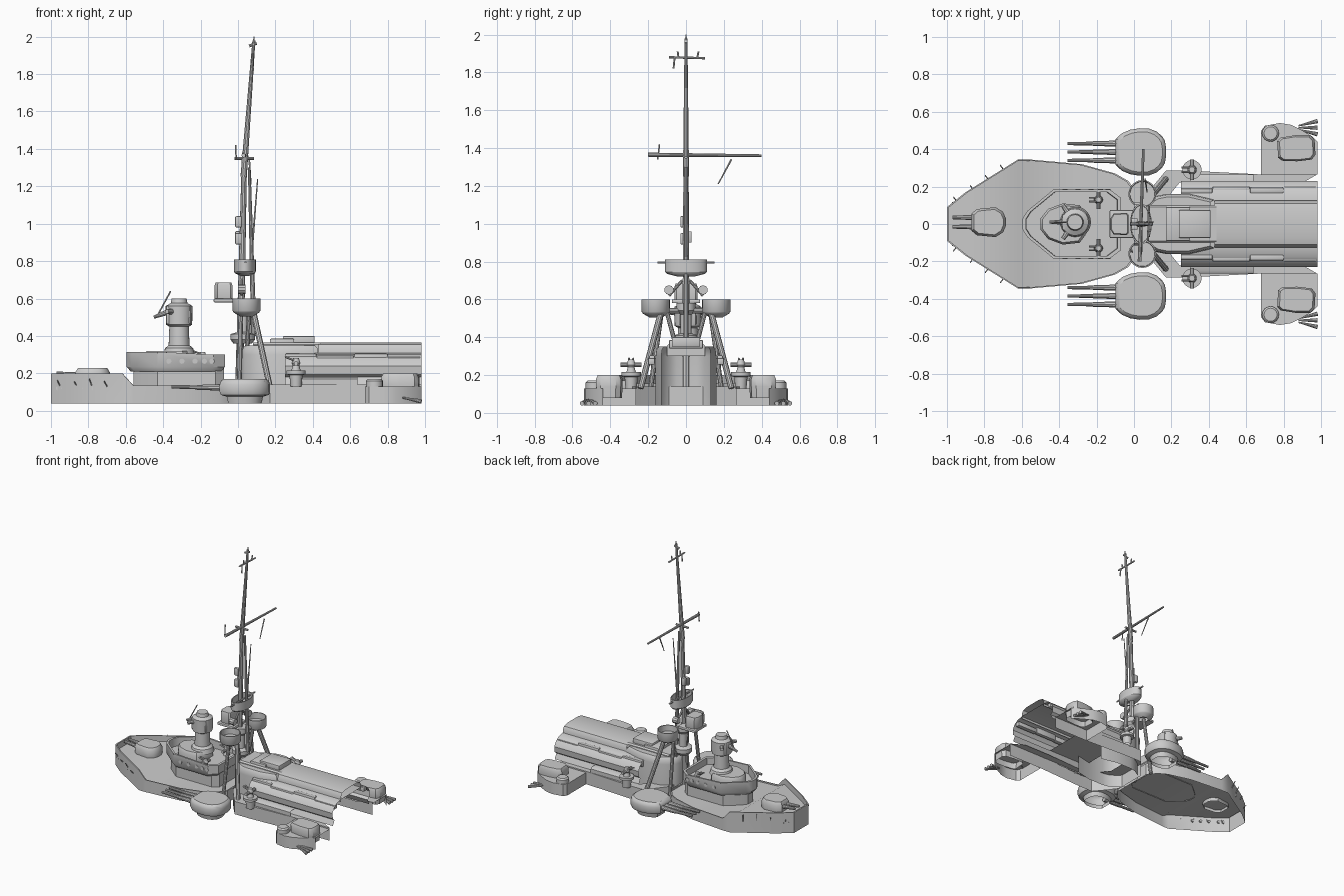
import bpy, bmesh, math, random
from mathutils import Vector

if "Cube" in bpy.data.objects:
    bpy.data.objects.remove(bpy.data.objects["Cube"])

random.seed(4)


def finish(name, bm, angle=35):
    bmesh.ops.recalc_face_normals(bm, faces=bm.faces)
    me = bpy.data.meshes.new(name)
    bm.to_mesh(me)
    bm.free()
    ob = bpy.data.objects.new(name, me)
    bpy.context.collection.objects.link(ob)
    bpy.ops.object.select_all(action='DESELECT')
    ob.select_set(True)
    bpy.context.view_layer.objects.active = ob
    bpy.ops.object.shade_smooth_by_angle(angle=math.radians(angle))
    return ob


def plan(name, half, rings, loc=(0, 0), rot=0, cap=True, open_x=None):
    """Mirrored plan outline lofted through (z or z(x), scale) rings, open underneath."""
    pts = half + [(x, -y) for x, y in reversed(half)]
    n = len(pts)
    cx = (min(p[0] for p in pts) + max(p[0] for p in pts)) / 2
    bm = bmesh.new()
    loops = []
    for z, s in rings:
        loop = []
        for x, y in pts:
            u, v = cx + (x - cx) * s, y * s
            h = z(x) if callable(z) else z
            loop.append(bm.verts.new((loc[0] + u * math.cos(rot) - v * math.sin(rot),
                                      loc[1] + u * math.sin(rot) + v * math.cos(rot), h)))
        loops.append(loop)
    for a, b in zip(loops, loops[1:]):
        for i in range(n):
            j = (i + 1) % n
            if open_x and pts[i][0] >= open_x and pts[j][0] >= open_x:
                continue
            bm.faces.new((a[i], a[j], b[j], b[i]))
    if cap:
        t = loops[-1]
        for i in range(n // 2 - 1):
            bm.faces.new((t[i], t[i + 1], t[n - 2 - i], t[n - 1 - i]))
    return finish(name, bm)


def slab(name, pts, z0, z1, wall_end):
    """Free outline with a flat top; only the first wall_end edges get walls."""
    bm = bmesh.new()
    a = [bm.verts.new((*p, z0)) for p in pts]
    b = [bm.verts.new((*p, z1)) for p in pts]
    for i in range(wall_end):
        bm.faces.new((a[i], a[i + 1], b[i + 1], b[i]))
    bm.faces.new(b)
    bmesh.ops.delete(bm, geom=[v for v in bm.verts if not v.link_faces], context='VERTS')
    return finish(name, bm)


def sweep(name, half, x0, x1, front=True):
    """Mirrored (y, z) section run along x, open underneath and at the stern."""
    pts = half + [(-y, z) for y, z in reversed(half)]
    bm = bmesh.new()
    a = [bm.verts.new((x0, *p)) for p in pts]
    b = [bm.verts.new((x1, *p)) for p in pts]
    for i in range(len(pts) - 1):
        bm.faces.new((a[i], a[i + 1], b[i + 1], b[i]))
    if front:
        bm.faces.new(a)
    return finish(name, bm)


def lathe(name, prof, loc, segs=24):
    bm = bmesh.new()
    rings = [[bm.verts.new((loc[0] + r * math.cos(k * math.tau / segs),
                            loc[1] + r * math.sin(k * math.tau / segs), z))
              for k in range(segs)] for r, z in prof]
    for a, b in zip(rings, rings[1:]):
        for i in range(segs):
            j = (i + 1) % segs
            bm.faces.new((a[i], a[j], b[j], b[i]))
    bm.faces.new(rings[-1])
    return finish(name, bm)


def rod(name, p, q, r0, r1=None, segs=10):
    p, q = Vector(p), Vector(q)
    bm = bmesh.new()
    bmesh.ops.create_cone(bm, cap_ends=True, segments=segs, radius1=r0,
                          radius2=r0 if r1 is None else r1, depth=(q - p).length)
    m = (q - p).to_track_quat('Z', 'Y').to_matrix().to_4x4()
    m.translation = (p + q) / 2
    bm.transform(m)
    return finish(name, bm)


def box(name, x, y, z, bevel=0.006):
    bm = bmesh.new()
    bmesh.ops.create_cube(bm, size=1)
    for v in bm.verts:
        v.co = [lo + (c + .5) * (hi - lo) for c, (lo, hi) in zip(v.co, (x, y, z))]
    bmesh.ops.bevel(bm, geom=bm.edges[:], offset=bevel, segments=2, affect='EDGES', profile=.5)
    return finish(name, bm)


def deck_gun(name, x, y, z, s=1):
    lathe(name + "_mount", [(.024 * s, z), (.016 * s, z + .03 * s), (.022 * s, z + .04 * s),
                            (.014 * s, z + .065 * s)], (x, y), 12)
    for d in (-.01, .01):
        rod(name + "_barrel", (x, y + d * s, z + .05 * s), (x - .05 * s, y + d * s, z + .07 * s), .005 * s)
    rod(name + "_crossbar", (x, y - .05 * s, z + .04 * s), (x, y + .05 * s, z + .04 * s), .011 * s)


# Bow hull with raised bulwark and sunken deck
bow = [(-1, .09), (-.9, .17), (-.62, .345), (-.56, .345), (-.28, .32), (-.1, .27), (-.03, .23), (.02, .16)]
rail = lambda x: .2 if x < -.6 else .135
deck = lambda x: .155 if x < -.6 else .125
plan("bow_hull", bow, [(.04, 1), (rail, 1), (rail, .98), (deck, .98)])
for s in (-1, 1):
    for x in (-.96, -.93, -.87, -.82, -.77):
        y = s * (.09 + (x + 1) * .68)
        rod("bow_port", (x, y - s * .008, .12), (x - .002, y + s * .002, .12), .012)
    for x in (-.95, -.86, -.78, -.7):
        y = s * (.09 + (x + 1) * .68)
        rod("rail_post", (x, y, .13), (x - .015, y + s * .02, .13 + random.uniform(.02, .07)), .003)

# Bow turret
plan("bow_turret", [(-.09, .045), (-.06, .07), (.04, .08), (.08, .055), (.095, .02)],
     [(.13, .95), (.15, 1), (.205, 1), (.228, .85)], (-.78, .01))
for d in (-.025, .025):
    rod("bow_barrel", (-.85, .01 + d, .19), (-.97, .01 + d, .2), .015, .01)

# Forward superstructure with bulwark
plan("bridge_base", [(-.56, .03), (-.53, .07), (-.43, .155), (-.12, .155), (-.075, .12)], [(.12, 1), (.23, 1)])
top = lambda x: .315 if x < -.4 else .3
plan("bridge_bulwark", [(-.595, .03), (-.57, .07), (-.43, .185), (-.13, .185), (-.07, .14)],
     [(.21, .92), (.235, 1), (top, 1), (top, .93), (.25, .92)])
plan("bridge_house", [(-.5, .03), (-.46, .08), (-.38, .11), (-.29, .1), (-.26, .06)],
     [(.25, 1), (.3, 1), (.32, .9)])
for s in (-1, 1):
    for x in (-.37, -.3, -.23, -.18, -.14):
        rod("bridge_port", (x, s * .18, .265), (x, s * .187, .265), .014)
    deck_gun("bridge_gun", -.19, s * .13, .25)

# Conning tower and director head
lathe("conning_tower", [(.085, .3), (.075, .335), (.056, .35), (.052, .45), (.07, .46), (.072, .56),
                        (.045, .575), (.04, .6)], (-.315, .01))
box("director_head", (-.385, -.25), (-.035, .055), (.46, .565), .012)
rod("director_scope", (-.37, .01, .53), (-.45, .01, .5), .016, .008)
rod("director_aerial", (-.43, .01, .51), (-.36, .01, .64), .004)
for s in (-1, 1):
    rod("rangefinder_arm", (-.32, .01, .53), (-.38, .01 + s * .09, .53), .022, .012)

# Wing turrets with three barrels
wing = [(-.108, .07), (-.075, .1), (-.03, .119), (.02, .127), (.07, .125), (.11, .11), (.14, .085),
        (.155, .06), (.162, .02)]
for s in (-1, 1):
    plan("wing_turret", wing, [(.04, .66), (.075, .72), (.085, .95), (.1, 1), (.14, 1), (.16, .95), (.17, .85)],
         (.01, s * .385))
    for d in (-.045, 0, .045):
        rod("wing_barrel", (-.07, s * .385 + d, .125), (-.22, s * .385 + d, .125), .018, .013)
        rod("wing_barrel_tip", (-.2, s * .385 + d, .125), (-.355, s * .385 + d, .128), .011, .009)

# Aft hull (ledge only, hollow inside), tiers and roof blocks
plan("aft_hull", [(.04, .12), (.1, .2), (.17, .285), (.3, .285), (.68, .265), (.98, .265)],
     [(.04, 1), (.14, 1), (.14, .78)], cap=False, open_x=.97)
sweep("aft_shelf", [(.265, .13), (.265, .17), (.25, .18), (.2, .18)], .3, .64, front=False)
sweep("aft_tier", [(.225, .14), (.205, .18), (.225, .195), (.23, .24), (.21, .275), (.175, .3), (.12, .31)], .25, .98,
      front=False)
plan("aft_house", [(.02, .05), (.035, .085), (.07, .12), (.12, .15), (.17, .16), (.3, .16), (.43, .13)],
     [(.04, 1), (.3, 1), (.335, .97), (.35, .9)], open_x=.42)
sweep("roof_front", [(.1, .3), (.1, .355), (.09, .365)], .08, .44)
box("roof_block", (.17, .3), (-.09, .09), (.34, .385))
box("roof_block", (.24, .41), (-.075, .075), (.35, .4))
sweep("roof_rear", [(.125, .29), (.125, .33), (.11, .355), (.07, .365)], .43, .98, front=False)
for s in (-1, 1):
    for x0, x1, y1, z in ((.25, .42, .19, .305), (.42, .62, .2, .295), (.62, .8, .195, .305), (.8, .975, .2, .29)):
        box("tier_ridge", (x0, x1), sorted((s * .165, s * y1)), (.255, z))
    # Midship gun platforms
    lathe("gun_platform", [(.03, .13), (.035, .19), (.052, .195), (.052, .215)], (.31, s * .29), 16)
    deck_gun("midship_gun", .31, s * .29, .21, 1.1)

# Stern sponsons, turrets and trailing screws
spon = [(.68, .265), (.68, .5), (.7, .525), (.78, .54), (.84, .53), (.9, .5), (.95, .47), (.98, .44), (.98, .265)]
for s in (-1, 1):
    slab("stern_sponson", [(x, s * y) for x, y in spon], .04, .13, 7)
    plan("stern_turret", [(-.1, .045), (-.08, .062), (0, .07), (.08, .065), (.1, .04)],
         [(.08, .95), (.14, 1), (.18, 1), (.2, .88)], (.868, s * .405), s * .06)
    lathe("sponson_drum", [(.045, .12), (.045, .16), (.035, .17)], (.73, s * .485), 16)
    for d in (-.035, 0, .035):
        rod("screw_blade", (.98, s * .515 + d, .05), (.88, s * .515 + d * .3, .07), .012, .004)

# Tripod legs and side tubs
for s in (-1, 1):
    lathe("side_tub", [(.034, .505), (.068, .525), (.075, .535), (.075, .6), (.068, .6), (.066, .555)], (.045, s * .16))
    rod("tripod_leg", (.17, s * .24, .13), (.08, s * .13, .54), .016)
    rod("tripod_column", (.005, s * .2, .04), (.015, s * .13, .53), .013)
    rod("tripod_brace", (.05, s * .05, .34), (.06, s * .1, .53), .012)
    rod("tub_strut", (.03, 0, .54), (.045, s * .1, .54), .015)
    rod("searchlight", (.0, s * .09, .65), (.04, s * .09, .65), .025)
    rod("searchlight_brace", (.02, s * .09, .62), (.02, s * .02, .7), .008)

# Masts, tops and yards
lathe("mast_collar", [(.05, .36), (.065, .38), (.065, .41), (.03, .42), (.03, .52), (.05, .54), (.05, .58)],
      (.025, 0), 16)
plan("mast_house", [(-.125, .03), (-.11, .055), (-.04, .06), (-.03, .05)],
     [(.58, .9), (.6, 1), (.67, 1), (.685, .9)])
box("mast_house_floor", (-.13, .02), (-.075, .075), (.58, .6))
rod("lower_mast", (.005, 0, .06), (.035, 0, 1.38), .022, .014)
rod("upper_mast", (.03, 0, 1.25), (.085, 0, 1.98), .017, .008)
rod("back_mast", (.085, 0, .4), (.06, 0, 1.3), .015, .007)
rod("spare_pole", (.07, .01, .8), (.105, .01, 1.24), .006, .003)
ob = lathe("spotting_top", [(.04, .72), (.1, .735), (.11, .745), (.11, .81), (.1, .81), (.098, .76)], (0, 0))
ob.scale.x = .53
ob.location.x = .037
rod("top_outrigger", (.04, -.15, .795), (.04, .15, .795), .006)
for z, s in ((.92, -1), (.93, 1), (1.01, -1)):
    box("mast_fitting", (-.015, .02), (s * .018 - .012, s * .018 + .012), (z - .03, z + .03))
rod("yard", (.03, -.2, 1.365), (.05, .4, 1.36), .011, .007)
rod("yard_foot", (-.02, 0, 1.35), (.085, 0, 1.35), .008)
rod("yard_tip", (-.01, -.15, 1.34), (-.012, -.14, 1.42), .004)
rod("hanging_spar", (.06, .24, 1.34), (.07, .17, 1.21), .005, .003)
rod("top_yard", (.075, -.09, 1.88), (.08, .1, 1.875), .006)
for y, z in ((-.06, 1.82), (-.04, 1.91), (.06, 1.91)):
    rod("top_yard_stub", (.077, y, 1.88), (.08, y * 1.1, z), .005)
rod("mast_finial", (.06, 0, 1.95), (.1, 0, 1.965), .008)
rod("mast_tip", (.084, 0, 1.96), (.086, 0, 2.0), .006, .003)
